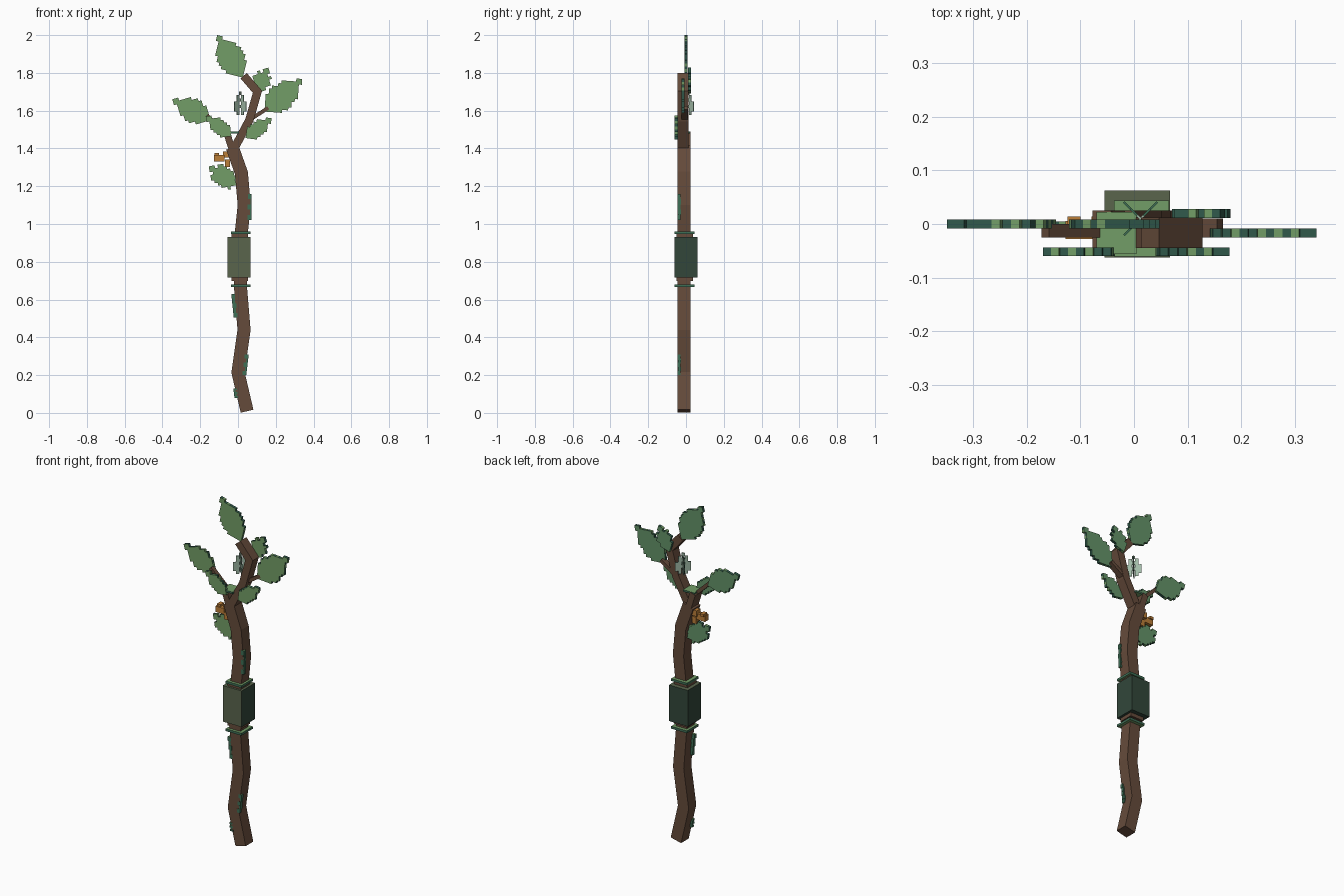
import bpy, bmesh, math
from mathutils import Vector

if "Cube" in bpy.data.objects:
    bpy.data.objects.remove(bpy.data.objects["Cube"], do_unlink=True)


def material(name, rgb):
    m = bpy.data.materials.new(name)
    m.use_nodes = True
    m.diffuse_color = (*rgb, 1)
    m.node_tree.nodes["Principled BSDF"].inputs["Base Color"].default_value = (*rgb, 1)
    return m


BARK = material("brown bark", (0.13, 0.07, 0.043))
LEAF = material("leaf green", (0.17, 0.34, 0.135))
BACK = material("leaf underside", (0.127, 0.29, 0.14))
EDGE = material("dark leaf edge", (0.03, 0.1, 0.07))
MOSS = material("mid green", (0.048, 0.156, 0.091))
OLIVE = material("dull olive", (0.1, 0.13, 0.073))
DARK = material("dark wrap green", (0.032, 0.062, 0.042))
ORANGE = material("orange", (0.5, 0.21, 0.04))
PALE = material("pale green", (0.36, 0.5, 0.39))


def finish(name, bm, mats):
    bmesh.ops.recalc_face_normals(bm, faces=bm.faces)
    mesh = bpy.data.meshes.new(name)
    bm.to_mesh(mesh)
    bm.free()
    for m in mats:
        mesh.materials.append(m)
    ob = bpy.data.objects.new(name, mesh)
    bpy.context.collection.objects.link(ob)
    return ob


def box(name, low, high, mats, rule=None):
    """Block between two corners; rule maps a face normal to a material slot."""
    bm = bmesh.new()
    bmesh.ops.create_cube(bm, size=1)
    for v in bm.verts:
        v.co = [a if c < 0 else b for a, b, c in zip(low, high, v.co)]
    bm.normal_update()
    for f in bm.faces:
        f.material_index = rule(f.normal) if rule else 0
    return finish(name, bm, mats)


def limb(name, path, width, y0, y1):
    """Square-cut wood following a path of (x, z) points with mitred bends."""
    bm = bmesh.new()
    pts = [Vector(p) for p in path]
    rings = []
    for i, p in enumerate(pts):
        before = (p - pts[i - 1]).normalized() if i else None
        after = (pts[i + 1] - p).normalized() if i < len(pts) - 1 else None
        d = ((before or after) + (after or before)).normalized()
        n = Vector((d.y, -d.x)) * width / 2
        n /= max(0.5, d.dot(before or after))
        a, b = p - n, p + n
        rings.append([bm.verts.new(c) for c in
                      ((a.x, y0, a.y), (b.x, y0, b.y), (b.x, y1, b.y), (a.x, y1, a.y))])
    for r, s in zip(rings, rings[1:]):
        for k in range(4):
            bm.faces.new((r[k], r[(k + 1) % 4], s[(k + 1) % 4], s[k]))
    bm.faces.new(rings[0])
    bm.faces.new(rings[-1])
    return finish(name, bm, [BARK])


def cell_plate(name, cells, place, mats, colour):
    """Extruded plate made of square cells, walled only along its outline."""
    bm = bmesh.new()
    verts = {}

    def vert(i, j, side):
        if (i, j, side) not in verts:
            verts[i, j, side] = bm.verts.new(place(i, j, side))
        return verts[i, j, side]

    for i, j in sorted(cells):
        ring = [(i, j), (i + 1, j), (i + 1, j + 1), (i, j + 1)]
        for side in (0, 1):
            f = bm.faces.new([vert(*c, side) for c in ring])
            f.material_index = side
        for k, (di, dj) in enumerate(((0, -1), (1, 0), (0, 1), (-1, 0))):
            if (i + di, j + dj) not in cells:
                a, b = ring[k], ring[(k + 1) % 4]
                f = bm.faces.new((vert(*a, 0), vert(*b, 0), vert(*b, 1), vert(*a, 1)))
                f.material_index = colour(i, j)
    return finish(name, bm, mats)


def leaf(name, base, tip, half, y0):
    """Serrated leaf: cells lie diagonally to the line from base to tip."""
    base, tip = Vector(base), Vector(tip)
    n = max(4, round((tip - base).length / 0.022))
    step = (tip - base) / (2 * n)
    across = Vector((-step.y, step.x))
    cells = set()
    for i in range(-n, 2 * n):
        for j in range(-n, 2 * n):
            u = (i + j + 1) / (2 * n)
            if 0 < u < 1:
                w = half * math.sin(math.pi * u ** 0.85) ** 0.75
                if u > 0.78:
                    w *= 0.6
                if abs(i - j) * step.length <= max(w, step.length * 1.05 * (0.1 < u < 0.9)):
                    cells.add((i, j))

    def place(i, j, side):
        p = base + step * (i + j) + across * (i - j)
        return (p.x, y0 + 0.0165 * side, p.y)

    cell_plate(name, cells, place, [LEAF, BACK, EDGE],
               lambda i, j: 0 if (i + 2 * j) % 4 == 0 else 2)


# Wood
limb("trunk", [(0.048, 0.009), (0, 0.215), (0.032, 0.44), (0.012, 0.68), (0.016, 0.94),
               (0.033, 1.1), (0.018, 1.27), (-0.03, 1.405)], 0.069, -0.045, 0.025)
limb("main_branch", [(-0.025, 1.39), (0.06, 1.55), (0.103, 1.7), (0.03, 1.785)],
     0.044, -0.045, 0.012)
limb("left_branch", [(-0.03, 1.39), (-0.06, 1.485)], 0.036, -0.045, 0.025)
limb("left_twig", [(-0.045, 1.46), (-0.165, 1.575)], 0.02, -0.025, 0)
limb("right_twig", [(0.06, 1.55), (0.16, 1.615)], 0.02, -0.025, 0.01)

# Leaves
leaf("top_leaf", (0.025, 1.775), (-0.11, 2.0), 0.068, -0.008)
leaf("right_leaf", (0.14, 1.595), (0.34, 1.768), 0.068, -0.025)
leaf("left_leaf", (-0.145, 1.55), (-0.348, 1.66), 0.06, -0.008)
leaf("small_upper_leaf", (0.09, 1.69), (0.16, 1.828), 0.045, 0.011)
leaf("small_right_leaf", (0.04, 1.455), (0.178, 1.56), 0.042, -0.06)
leaf("small_left_leaf", (-0.035, 1.465), (-0.17, 1.57), 0.042, -0.06)
leaf("low_leaf", (-0.01, 1.205), (-0.155, 1.305), 0.055, -0.012)


# Grip wrap, with the lighter cloth on the front and the top
box("grip_wrap", (-0.055, -0.062, 0.718), (0.067, 0.062, 0.93), [DARK, OLIVE],
    lambda n: int(n.y < -0.5 or n.z > 0.5))

# Rings around the grip
for side, z_ring, z_neck in (("lower", 0.667, 0.697), ("upper", 0.947, 0.928)):
    box(side + "_ring", (-0.037, -0.061, z_ring), (0.065, 0.044, z_ring + 0.014),
        [MOSS, LEAF], lambda n: int(abs(n.z) > 0.5))
    box(side + "_neck", (-0.034, -0.05, z_neck), (0.053, 0.037, z_neck + 0.022), [BARK])
box("branch_ring", (-0.07, -0.056, 1.48), (0.005, 0.022, 1.491),
    [MOSS, LEAF], lambda n: int(abs(n.z) > 0.5))

# Stepped moss strips along the sides of the trunk
strips = {"low_left": (-0.008, -0.015, 0.08, 0.13), "low_right": (0.033, 0.046, 0.2, 0.31),
          "middle_left": (-0.012, -0.026, 0.505, 0.63), "high_right": (0.06, 0.062, 1.02, 1.16)}
for name, (xa, xb, za, zb) in strips.items():
    count = 5
    for k in range(count):
        t = (k + 0.5) / count
        x = xa + (xb - xa) * t
        z = za + (zb - za) * k / count
        y = -0.046 + 0.003 * (k % 2)
        box(f"{name}_moss_{k + 1}", (x - 0.01, y, z), (x + 0.01, y + 0.017, z + (zb - za) / count),
            [MOSS, LEAF], lambda n: int(abs(n.z) > 0.5))

# Orange fungus beside the trunk
for k, (x, z, w, h) in enumerate(((-0.1, 1.347, 0.055, 0.034), (-0.062, 1.368, 0.034, 0.034),
                                  (-0.056, 1.322, 0.028, 0.04), (-0.112, 1.368, 0.024, 0.015))):
    y = -0.028 + 0.008 * (k % 2)
    box(f"fungus_{k + 1}", (x - w / 2, y, z - h / 2), (x + w / 2, y + 0.034, z + h / 2), [ORANGE])

# Pale hanging blossom: two crossed plates with ragged prongs
rows = ("..#..", ".#.#.", ".###.", "##.##", "#####", "##.##", ".#.#.")
blossom = {(c, -r) for r, row in enumerate(rows) for c, ch in enumerate(row) if ch == "#"}
for k, angle in enumerate((math.pi / 4, -math.pi / 4)):
    d = Vector((math.cos(angle), math.sin(angle), 0))
    n = Vector((-d.y, d.x, 0))
    cell_plate(f"blossom_{k + 1}", blossom,
               lambda i, j, s: Vector((0.012, 0.01, 1.683)) + d * (i - 2.5) * 0.0175
               + n * (s - 0.5) * 0.004 + Vector((0, 0, j * 0.0175)),
               [PALE, PALE, MOSS], lambda i, j: 2 if j % 2 else 0)
